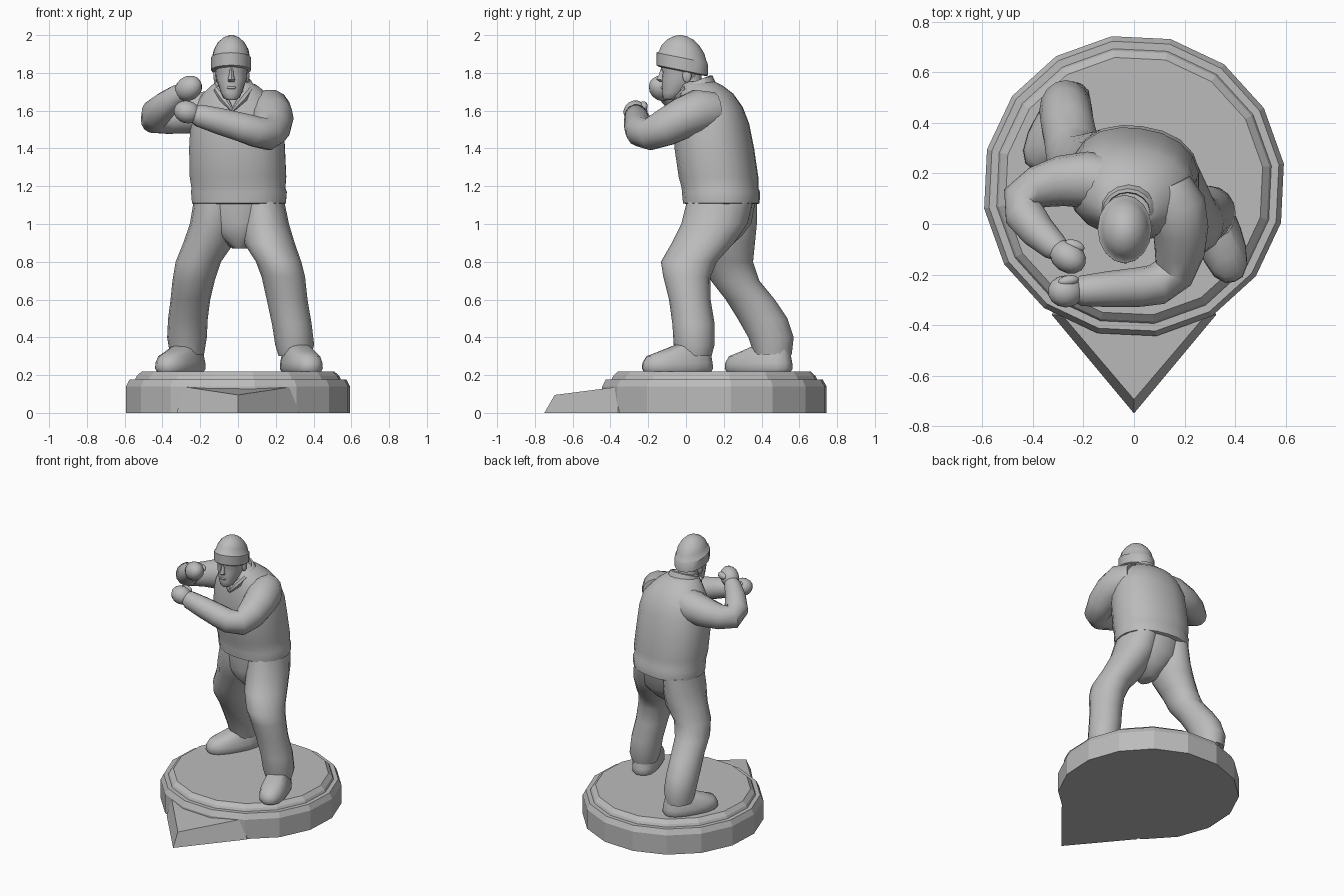
import bpy, bmesh, math
from mathutils import Vector

grey = bpy.data.materials.new("plain grey")
grey.diffuse_color = (0.5, 0.5, 0.5, 1)


def finish(name, bm, angle=42):
    bmesh.ops.recalc_face_normals(bm, faces=bm.faces[:])
    me = bpy.data.meshes.new(name)
    bm.to_mesh(me)
    bm.free()
    me.materials.append(grey)
    ob = bpy.data.objects.new(name, me)
    bpy.context.collection.objects.link(ob)
    if angle:
        bpy.ops.object.select_all(action='DESELECT')
        ob.select_set(True)
        bpy.context.view_layer.objects.active = ob
        bpy.ops.object.shade_smooth_by_angle(angle=math.radians(angle))
    return ob


def skin(name, rings, angle=42):
    """Join a list of closed rings of points into a capped solid."""
    bm = bmesh.new()
    vr = [[bm.verts.new(p) for p in r] for r in rings]
    n = len(vr[0])
    for a, b in zip(vr, vr[1:]):
        for i in range(n):
            j = (i + 1) % n
            bm.faces.new((a[i], a[j], b[j], b[i]))
    bm.faces.new(vr[0])
    bm.faces.new(vr[-1])
    return finish(name, bm, angle)


def oval(c, u, v, a, b, power=2.0, n=16, start=0.0):
    pts = []
    for i in range(n):
        t = start + 2 * math.pi * i / n
        x, y = math.cos(t), math.sin(t)
        k = (abs(x) ** power + abs(y) ** power) ** (-1 / power)
        pts.append(Vector(c) + u * (a * k * x) + v * (b * k * y))
    return pts


def loft(name, rows, rot=0, tilt=0, power=2.0, n=16, angle=42):
    """Stack level ovals: rows of x, y, z, half width, half depth.
    tilt raises the front edge of each ring, rot turns it about z (degrees)."""
    r = math.radians(rot)
    u = Vector((math.cos(r), math.sin(r), 0))
    v = Vector((-math.sin(r), math.cos(r), -tilt))
    return skin(name, [oval(q[:3], u, v, q[3], q[4], power, n) for q in rows], angle)


def tube(name, rows, flat=1.0, n=14):
    """Sweep round rings along a path: rows of x, y, z, radius."""
    p = [Vector(q[:3]) for q in rows]
    rings = []
    for i, q in enumerate(rows):
        t = (p[min(i + 1, len(p) - 1)] - p[max(i - 1, 0)]).normalized()
        u = t.cross(Vector((0, 0, 1))).normalized()
        rings.append(oval(p[i], u, u.cross(t), q[3], q[3] * flat, 2.0, n))
    return skin(name, rings)


def blob(name, loc, size, rot=(0, 0, 0)):
    bm = bmesh.new()
    bmesh.ops.create_uvsphere(bm, u_segments=14, v_segments=9, radius=1)
    ob = finish(name, bm)
    ob.location, ob.scale = loc, size
    ob.rotation_euler = [math.radians(a) for a in rot]
    return ob


# Sixteen-sided stepped base
steps = [(0, .6), (.14, .6), (.178, .58), (.178, .55), (.195, .542), (.22, .515)]
skin("base", [oval((0, .15, z), Vector((1, 0, 0)), Vector((0, 1, 0)), r, r,
                   start=math.radians(8.5)) for z, r in steps], 0)

# Pointed wedge marking the front of the base
skin("base_pointer", [
    [Vector(p) for p in ((0, -.75, 0), (.325, -.36, 0), (.2, 0, 0), (-.2, 0, 0), (-.325, -.36, 0))],
    [Vector(p) for p in ((0, -.695, .095), (.285, -.36, .138), (.2, 0, .138),
                         (-.2, 0, .138), (-.285, -.36, .138))]], 0)

# Trousers
loft("pelvis", [(0, .19, 1.13, .225, .18), (.005, .18, 1.0, .2, .165),
                (.01, .16, .93, .12, .13), (.01, .15, .87, .04, .07)])
loft("front_leg", [(.125, .18, 1.12, .12, .175), (.14, .15, 1.0, .13, .175),
                   (.165, .09, .9, .135, .165), (.215, .015, .8, .12, .148),
                   (.24, .005, .72, .115, .125), (.26, .02, .6, .108, .11),
                   (.285, .04, .47, .105, .112), (.3, .043, .36, .103, .108),
                   (.3, .045, .3, .085, .09)])
loft("rear_leg", [(-.115, .2, 1.12, .12, .175), (-.13, .2, 1.0, .125, .175),
                  (-.155, .215, .9, .135, .15), (-.21, .225, .8, .12, .13),
                  (-.235, .26, .7, .112, .128), (-.252, .34, .6, .105, .13),
                  (-.265, .405, .5, .105, .132), (-.27, .45, .4, .105, .12),
                  (-.27, .46, .31, .09, .1)])

# Shoes: the sole outline shrinks back toward the ankle
for name, cx, cy, turn in (("front_shoe", .335, -.045, 19), ("rear_shoe", -.305, .385, -30)):
    a = math.radians(turn)
    rows = []
    for back, z, w, d in ((0, .218, .082, .185), (0, .235, .092, .195), (0, .265, .09, .192),
                          (.008, .3, .082, .178), (.04, .325, .072, .14), (.08, .36, .06, .09)):
        rows.append((cx - back * math.sin(a), cy + back * math.cos(a), z, w, d))
    loft(name, rows, turn, power=2.5)

# Jacket with a hem band
loft("jacket", [(.005, .19, 1.105, .235, .185), (.005, .187, 1.11, .25, .2),
                (.005, .185, 1.17, .255, .204), (.002, .18, 1.19, .25, .2),
                (0, .172, 1.25, .257, .208), (-.005, .15, 1.4, .255, .208),
                (-.005, .137, 1.53, .248, .195), (-.005, .125, 1.62, .228, .172),
                (-.015, .108, 1.69, .172, .14), (-.02, .085, 1.735, .12, .105),
                (-.025, .07, 1.755, .08, .08)], rot=-8, power=2.3, n=20)
loft("collar", [(-.02, .06, 1.69, .125, .105), (-.025, .05, 1.75, .1, .09),
                (-.025, .048, 1.755, .088, .078), (-.025, .05, 1.70, .08, .07)], tilt=-.4)
for name, s in (("left_lapel", 1), ("right_lapel", -1)):
    tube(name, [(-.025 + s * .085, .005, 1.715, .02), (-.025 + s * .05, -.035, 1.665, .025),
                (-.03, -.055, 1.6, .008)], n=8)

# Arms raised in a guard, elbows bent
tube("right_arm", [(-.1, .16, 1.6, .11), (-.19, .175, 1.59, .112), (-.29, .17, 1.575, .1),
                   (-.38, .145, 1.56, .085), (-.445, .1, 1.558, .078), (-.435, .04, 1.585, .08),
                   (-.38, -.03, 1.635, .07), (-.315, -.09, 1.685, .056),
                   (-.29, -.105, 1.7, .045)])
tube("left_arm", [(.13, .15, 1.6, .1), (.165, .07, 1.595, .12), (.185, -.02, 1.56, .11),
                  (.18, -.11, 1.51, .1), (.155, -.195, 1.475, .085), (.09, -.24, 1.49, .082),
                  (.02, -.25, 1.512, .078), (-.1, -.258, 1.545, .071),
                  (-.21, -.265, 1.575, .06), (-.235, -.265, 1.58, .045)])

# Fists with thumbs
blob("right_fist", (-.262, -.13, 1.718), (.08, .062, .064), (0, -25, -35))
blob("right_thumb", (-.235, -.085, 1.735), (.042, .022, .024), (0, 0, -20))
blob("left_fist", (-.27, -.267, 1.593), (.072, .064, .06), (0, 15, 0))
blob("left_thumb", (-.26, -.225, 1.625), (.042, .022, .024), (0, 10, 10))

# Neck and head
loft("neck", [(-.03, .05, 1.62, .07, .07), (-.033, .02, 1.72, .068, .07),
              (-.035, .01, 1.8, .068, .07)])
loft("head", [(-.035, -.088, 1.657, .024, .026), (-.035, -.08, 1.668, .042, .043),
              (-.035, -.066, 1.695, .056, .06), (-.035, -.045, 1.73, .068, .083),
              (-.035, -.028, 1.77, .082, .1), (-.035, -.024, 1.805, .085, .1),
              (-.035, -.02, 1.83, .092, .114), (-.035, -.02, 1.88, .09, .11)], power=2.2)
loft("nose", [(-.035, -.125, 1.753, .016, .014), (-.035, -.132, 1.765, .019, .026),
              (-.035, -.124, 1.79, .012, .02), (-.035, -.118, 1.825, .01, .014)], n=8)
blob("lips", (-.035, -.119, 1.722), (.026, .015, .009))
for name, s in (("left_ear", 1), ("right_ear", -1)):
    blob(name, (-.035 + s * .083, .005, 1.785), (.013, .024, .036))

# Knitted cap with a folded band
loft("cap", [(-.037, -.02, 1.808, .098, .125), (-.037, -.02, 1.814, .106, .136),
             (-.037, -.02, 1.88, .107, .135), (-.037, -.018, 1.886, .1, .127),
             (-.036, -.016, 1.925, .091, .113), (-.036, -.014, 1.96, .071, .086),
             (-.035, -.012, 1.985, .043, .052), (-.035, -.012, 1.997, .015, .018)], tilt=.2)
